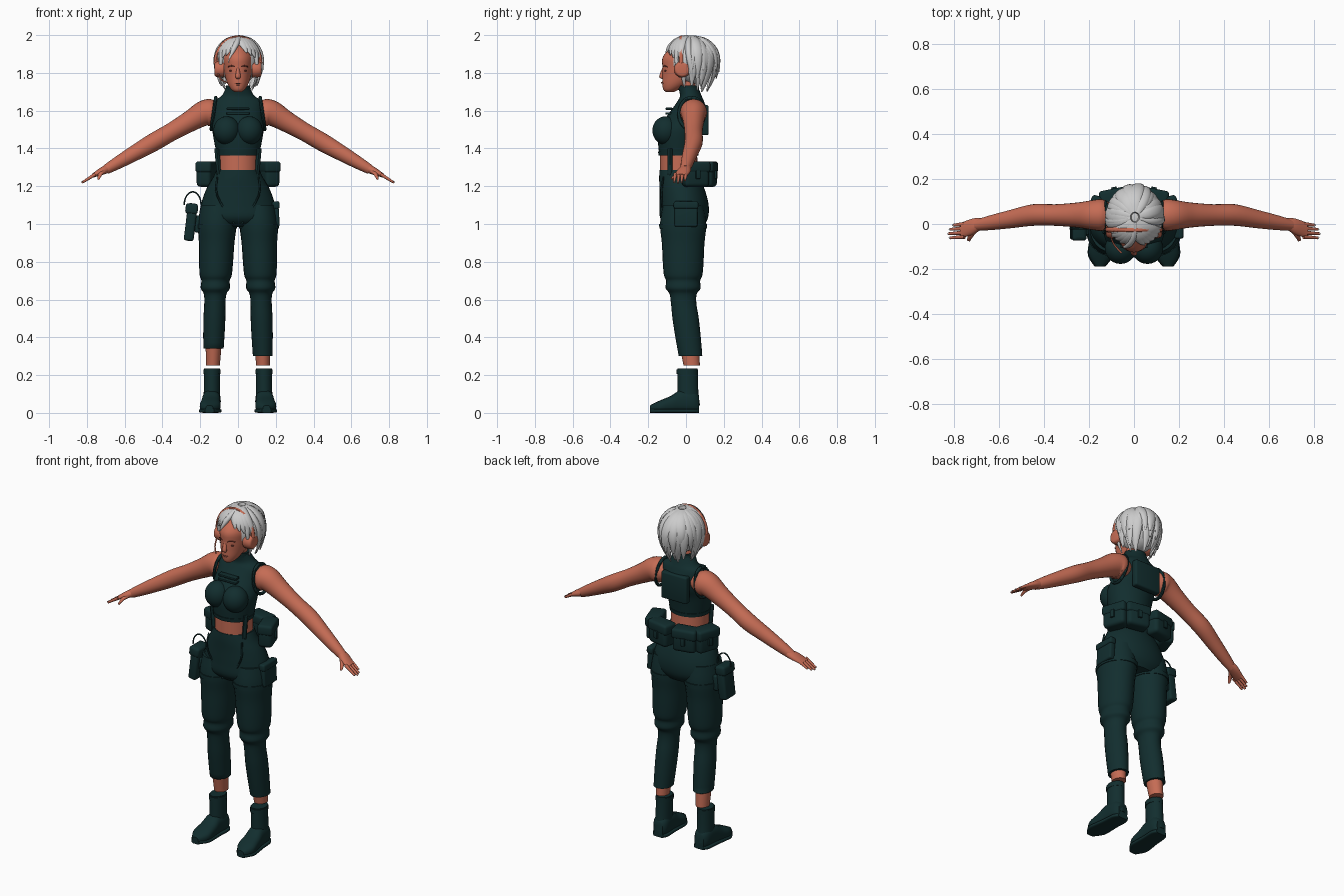
import bpy, bmesh, math, random
from mathutils import Vector, Matrix

random.seed(4)
if "Cube" in bpy.data.objects:
    bpy.data.objects.remove(bpy.data.objects["Cube"])

X, Y, Z = Vector((1, 0, 0)), Vector((0, 1, 0)), Vector((0, 0, 1))


def material(name, *rgb):
    mat = bpy.data.materials.new(name)
    mat.use_nodes = True
    mat.diffuse_color = (*rgb, 1)
    mat.node_tree.nodes["Principled BSDF"].inputs["Base Color"].default_value = (*rgb, 1)
    return mat


cloth = material("dark teal cloth", .006, .027, .028)
skin = material("warm skin", .56, .15, .09)
silver = material("silver hair", .6, .6, .6)
shade = material("brown features", .16, .04, .03)


def emit(name, bm, mat):
    bmesh.ops.recalc_face_normals(bm, faces=bm.faces)
    mesh = bpy.data.meshes.new(name)
    bm.to_mesh(mesh)
    mesh.materials.append(mat)
    mesh.shade_smooth()
    mesh.set_sharp_from_angle(angle=math.radians(45))
    bpy.context.collection.objects.link(bpy.data.objects.new(name, mesh))


def finish(name, bm, mat):
    """Store the mesh; every left part also gets a mirrored right twin."""
    emit(name, bm, mat)
    if name.startswith("left_"):
        bm.transform(Matrix.Scale(-1, 4, X))
        emit(name.replace("left_", "right_"), bm, mat)
    bm.free()


def spline(a, b, c, d, t):
    return b + t / 2 * (c - a + t * (2*a - 5*b + 4*c - d + t * (3*b - a - 3*c + d)))


def loft(name, mat, rings, u=X, v=None, sides=24, steps=4, power=1):
    """Skin smooth ellipses (x, y, z, radius along u, radius along v)."""
    last = len(rings) - 1
    fine = []
    for i in range(last):
        four = [rings[max(0, min(last, i + j))] for j in (-1, 0, 1, 2)]
        fine += [[spline(*values, step / steps) for values in zip(*four)] for step in range(steps)]
    fine.append(rings[last])
    centres = [Vector(ring[:3]) for ring in fine]
    bm = bmesh.new()
    loops = []
    for i, (centre, ring) in enumerate(zip(centres, fine)):
        tangent = centres[min(i + 1, len(fine) - 1)] - centres[max(i - 1, 0)]
        across = v or tangent.cross(u).normalized()
        loop = []
        for j in range(sides):
            angle = math.tau * j / sides
            ca, sa = math.cos(angle), math.sin(angle)
            offset = u * math.copysign(abs(ca)**power, ca) * ring[3]
            offset += across * math.copysign(abs(sa)**power, sa) * ring[4]
            loop.append(bm.verts.new(centre + offset))
        loops.append(loop)
    for low, high in zip(loops, loops[1:]):
        for j in range(sides):
            k = (j + 1) % sides
            bm.faces.new((low[j], low[k], high[k], high[j]))
    bm.faces.new(loops[0])
    bm.faces.new(loops[-1])
    finish(name, bm, mat)


def body(name, mat, *rows):
    """Upright loft on the centre line from rows (z, y, rx, ry)."""
    loft(name, mat, [(0, y, z, rx, ry) for z, y, rx, ry in rows], v=Y, sides=32)


def leg(name, mat, *rows):
    """Loft down the line of the leg from rows (z, radius)."""
    loft(name, mat, [(.14 - .03 * z, .13 * max(0, .6 - z) - .015, z, r, r * 1.2) for z, r in rows], v=Y)


def tube(name, mat, points, radius, u=Y):
    loft(name, mat, [(*p, radius, radius) for p in points], u=u, sides=8)


def arc(count, turn):
    return [(math.cos(turn * i / count), math.sin(turn * i / count)) for i in range(count + 1)]


def ball(name, mat, loc, size):
    bm = bmesh.new()
    bmesh.ops.create_uvsphere(bm, u_segments=28, v_segments=18, radius=1)
    bm.transform(Matrix.Translation(loc) @ Matrix.Diagonal((*size, 1)))
    finish(name, bm, mat)


def box(name, mat, loc, size, turn=0, lean=0):
    bm = bmesh.new()
    bmesh.ops.create_cube(bm, size=1)
    bm.transform(Matrix.Diagonal((*size, 1)))
    bmesh.ops.bevel(bm, geom=bm.edges[:], offset=min(size) / 4, segments=3, profile=.5, affect='EDGES')
    bm.transform(Matrix.Translation(loc) @ Matrix.Rotation(turn, 4, 'Z') @ Matrix.Rotation(lean, 4, 'Y'))
    finish(name, bm, mat)


# Torso, cropped top and trouser seat
body("belly", skin, (1.25, -.037, .107, .1), (1.4, -.04, .107, .098))
body("crop_top", cloth, (1.365, -.04, .112, .102), (1.48, -.035, .134, .114), (1.54, -.01, .135, .112),
     (1.6, .015, .131, .095), (1.65, .025, .126, .07), (1.68, .025, .085, .057), (1.73, .01, .06, .052))
body("neck", skin, (1.66, .02, .05, .046), (1.76, 0, .05, .046))
body("trouser_seat", cloth, (1.285, -.036, .114, .104), (1.24, -.034, .136, .108), (1.18, -.02, .17, .12),
     (1.1, -.01, .196, .13), (1.03, -.01, .2, .126), (.985, 0, .13, .09))
body("hem_band", cloth, (1.363, -.04, .115, .105), (1.385, -.04, .118, .108))
body("collar_band", cloth, (1.71, .014, .064, .056), (1.733, .01, .063, .055))
box("back_panel", cloth, (0, .1, 1.55), (.17, .04, .16))
for z in (1.585, 1.61):
    box("chest_clip", cloth, (0, -.09, z), (.12, .035, .012))
ball("left_bust", cloth, (.06, -.108, 1.495), (.07, .07, .075))
tube("left_armhole_trim", cloth, [(.13 - .012 * up, .03 + .068 * out, 1.585 + .085 * up)
                                  for up, out in arc(12, math.tau)], .009, u=X)
tube("left_suspender", cloth, [(.1, -.085, 1.26), (.112, -.085, 1.4)], .013)
tube("left_hip_seam", cloth, [(.11, -.12, 1.25), (.11, -.13, 1.15), (.02, -.115, 1)], .005)

# Trouser legs with gathered knees; the right hem sits higher
leg("left_trouser_leg", cloth, (1.1, .09), (1, .102), (.9, .094), (.8, .09), (.73, .085), (.7, .075),
    (.66, .077), (.63, .06), (.58, .056), (.5, .058), (.4, .056), (.3, .052))
leg("left_thigh_strap", cloth, (.975, .105), (1, .106))
leg("left_ankle", skin, (.4, .045), (.3, .039), (.25, .036))
for vertex in bpy.data.objects["right_trouser_leg"].data.vertices:
    vertex.co.z = max(vertex.co.z, .34)

# Boots: the sole follows the outline of the foot
loft("left_boot_shaft", cloth, [(.137, .008, .235, .042, .054), (.138, .01, .12, .043, .055),
                                (.14, .014, .04, .045, .06)], v=Y)
loft("left_boot_cuff", cloth, [(.137, .006, z, .045, .057) for z in (.205, .23)], v=Y)
foot = [(.07, .03, .09), (.04, .046, .12), (-.03, .048, .12), (-.08, .052, .09), (-.14, .053, .065),
        (-.19, .02, .04)]
loft("left_boot_foot", cloth, [(.14 - .06 * y, y, tall / 2, wide, tall / 2) for y, wide, tall in foot],
     v=Z, power=.8)
loft("left_boot_sole", cloth, [(.14 - .06 * y, y, .011, wide + .004, .011) for y, wide, tall in foot],
     v=Z, power=.5)

# Arms drop in a straight line, the forearms coming forward
arm = [(.09, .045), (.14, .07), (.18, .067), (.25, .056), (.35, .048), (.45, .048), (.55, .041),
       (.64, .033), (.7, .025)]
loft("left_arm", skin, [(x, .04 - .18 * max(0, x - .45), min(1.59, 1.69 - .575 * x), r, r)
                        for x, r in arm], u=Y)

# Hands
loft("left_palm", skin, [(.685, 0, 1.295, .027, .023), (.72, -.012, 1.28, .036, .02),
                         (.77, -.028, 1.255, .034, .01)], u=Y)
for i, (finger, reach) in enumerate(dict(little=.035, ring=.05, middle=.056, index=.05).items()):
    y = -.019 * i
    tip = Vector((.77 + reach, y - .005, 1.255 - .65 * reach))
    loft(f"left_{finger}_finger", skin, [(.755, y, 1.264, .01, .01), (*tip, .006, .006)], u=Y, sides=10)
    ball(f"left_{finger}_nail", silver, tip + Z * .004, (.006, .004, .003))
loft("left_thumb", skin, [(.705, -.02, 1.283, .012, .015), (.728, -.052, 1.265, .011, .012),
                          (.738, -.076, 1.24, .006, .007)], u=Z, sides=10)

# Belt pouches around the sides and back
for part, x, y, turn in (("side", .165, .05, -1.25), ("back", .08, .115, -.2)):
    face = Matrix.Rotation(turn, 3, 'Z') @ Y
    centre = Vector((x, y, 1.262))
    box(f"left_{part}_pouch", cloth, centre, (.135, .08, .13), turn)
    box(f"left_{part}_pouch_flap", cloth, centre + Z * .04, (.145, .088, .06), turn)
    box(f"left_{part}_pouch_buckle", cloth, centre + face * .045, (.025, .012, .045), turn)

# Thigh holster and cargo pocket
box("holster", cloth, (-.25, -.02, 1.01), (.052, .1, .2), lean=.12)
box("holster_flap", cloth, (-.245, -.02, 1.08), (.066, .108, .055), lean=.12)
box("holster_mount", cloth, (-.21, -.01, 1), (.04, .08, .09))
tube("holster_loop", cloth, [(.045 * out - .24, -.02, 1.1 + .07 * up) for out, up in arc(8, math.pi)], .004)
box("cargo_pocket", cloth, (.2, 0, 1.05), (.035, .12, .13), lean=-.06)
box("cargo_pocket_flap", cloth, (.2, 0, 1.1), (.04, .13, .04), lean=-.06)

# Head and face
body("head", skin, (1.7, -.085, .02, .024), (1.712, -.078, .036, .042), (1.74, -.055, .054, .07),
     (1.78, -.028, .068, .097), (1.83, -.012, .077, .113), (1.89, -.006, .078, .114), (1.96, .01, .04, .06))
loft("nose", skin, [(0, -.118, 1.825, .007, .008), (0, -.13, 1.78, .014, .012),
                    (0, -.12, 1.768, .008, .006)], v=Y, sides=12)
ball("upper_lip", shade, (0, -.119, 1.745), (.02, .008, .004))
ball("lower_lip", skin, (0, -.117, 1.737), (.018, .009, .005))
ball("left_eye", shade, (.033, -.108, 1.811), (.014, .006, .005))
tube("left_brow", shade, [(.016, -.12, 1.832), (.034, -.115, 1.838), (.052, -.1, 1.832)], .003, u=Z)

# Headset
loft("left_ear_cup", skin, [(x, -.02, 1.82, r, r) for x, r in ((.075, .044), (.1, .044), (.12, .038),
                                                              (.125, .025))], u=Y)
tube("headset_band", skin, [(.117 * out, -.025, 1.85 + .136 * up) for out, up in arc(12, math.pi)], .012)
tube("microphone_arm", skin, [(-.105, -.05, 1.8), (-.09, -.09, 1.765), (-.055, -.13, 1.748)], .004, u=Z)

# Hair: a rounded mass overlaid with swept locks
crown = Vector((.004, .03, 1.862))
ball("hair_mass", silver, crown, (.108, .123, .12))


def lock(name, start, sweep, end, width, lift, flip=0):
    """Taper a strand over the crown, then let it hang and curl at the tip."""
    rings = []
    for i in range(7):
        t = i / 6
        phi = .15 + (end - .15) * t
        around = start + sweep * t
        hang = max(0, phi - math.pi / 2)
        out = (1 - .24 * hang * hang if hang else math.sin(phi)) * lift + flip * t**4
        height = -.128 * hang if hang else .121 * lift * math.cos(phi)
        taper = math.sin(math.pi * (.22 + .74 * t))
        spot = crown + Vector((.115 * out * math.cos(around), .132 * out * math.sin(around), height))
        rings.append((*spot, width * taper, .013 * taper + .001))
    middle = start + sweep * .6
    loft(name, silver, rings, u=Vector((-math.sin(middle), math.cos(middle), 0)), sides=10, steps=3)


vary = random.uniform
for count, end, lift in ((17, 2.75, .99), (15, 2.2, 1.03)):
    for i in range(count):
        around = math.radians(196 * i / (count - 1) - 8)
        lock("hair_lock", around + vary(-.15, .15), vary(-.25, .25), end + vary(-.25, .12),
             vary(.026, .036), lift + vary(-.02, .03), vary(-.06, .12))
front = -math.pi / 2
for s in (1, -1):
    for i in range(5):
        lock("fringe_lock", front + s * (.12 + .16 * i), s * (.25 + .05 * i), 1.22 + .1 * i, .028, 1.06)
    lock("framing_lock", front + s * .8, s * .2, 2.25, .014, 1.02)
    lock("framing_lock", front + s * 1.3, s * .35, 2.6, .018, 1.06)
lock("loose_fringe", front + .1, -.55, 1.62, .016, 1.09)
